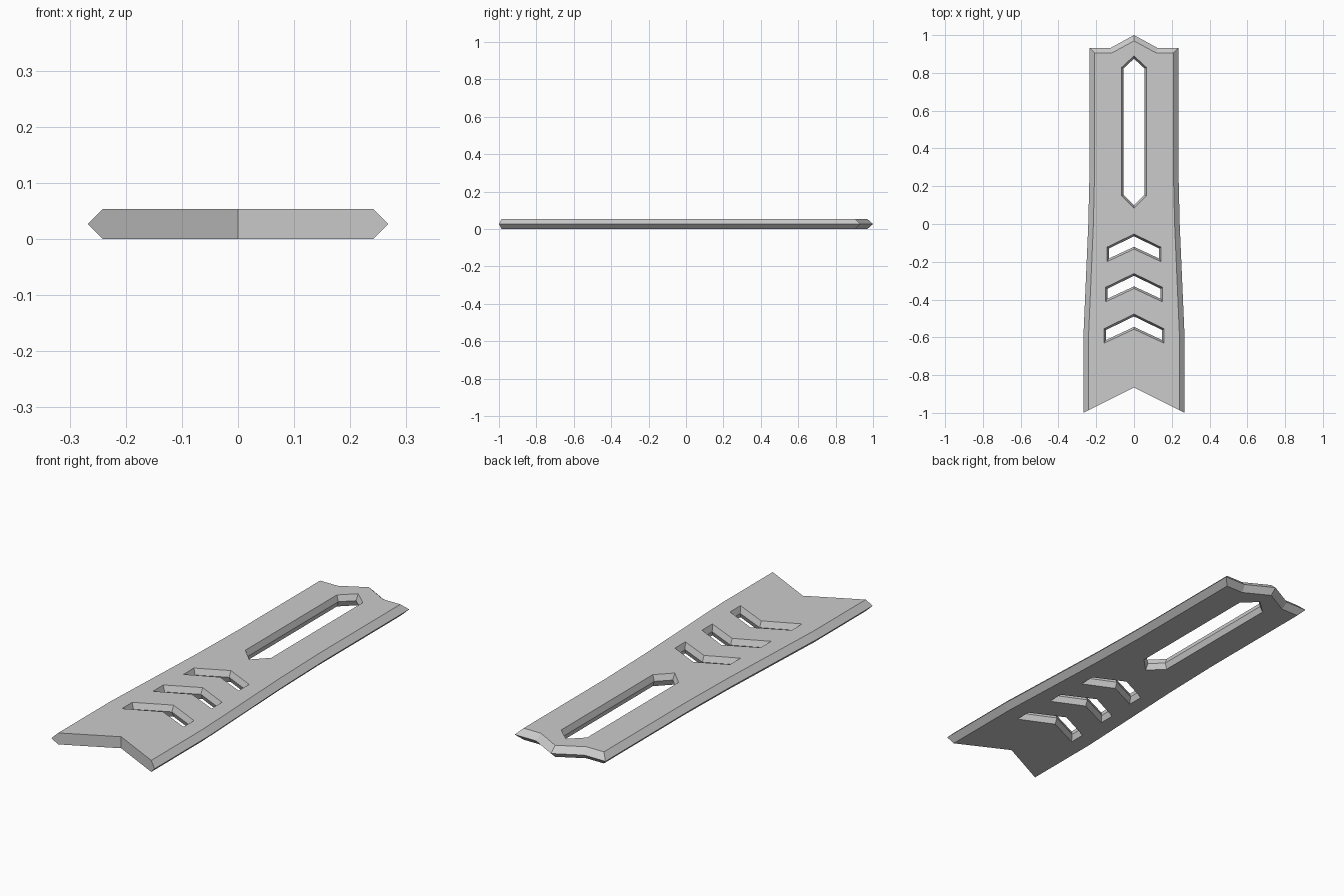
import bpy, bmesh
from mathutils import Vector

cube = bpy.data.objects.get("Cube")
if cube:
    bpy.data.objects.remove(cube, do_unlink=True)

THICK = 0.054

grey = bpy.data.materials.new("light_grey")
grey.use_nodes = True
colour = (0.6, 0.6, 0.6, 1)
grey.diffuse_color = colour
grey.node_tree.nodes["Principled BSDF"].inputs["Base Color"].default_value = colour


def mirrored(half):
    """Close a half outline (right side, back to front) across x = 0."""
    left = [(-x, y) for x, y in reversed(half) if x > 0]
    return [Vector(p) for p in half + left]


def inset(points, widths):
    """Move every edge of a clockwise outline inward by its own width."""
    count = len(points)
    lines = []
    for i, p in enumerate(points):
        d = (points[(i + 1) % count] - p).normalized()
        lines.append((p + Vector((d.y, -d.x)) * widths[i], d))
    result = []
    for i in range(count):
        (p, d), (q, e) = lines[i - 1], lines[i]
        t = (q - p).cross(e) / d.cross(e)
        result.append(p + d * t)
    return result


def add_wall(bm, face_outline, middle_outline):
    """Ridged wall: top and bottom rims joined through a middle rim."""
    levels = ((face_outline, THICK), (middle_outline, THICK / 2), (face_outline, 0))
    rims = [[bm.verts.new((p.x, p.y, z)) for p in pts] for pts, z in levels]
    count = len(face_outline)
    for a, b in zip(rims, rims[1:]):
        for i in range(count):
            j = (i + 1) % count
            bm.faces.new((a[i], a[j], b[j], b[i]))
    return rims[0], rims[2]


def rim_edges(bm, rim):
    return [bm.edges.get((rim[i - 1], rim[i])) for i in range(len(rim))]


# Outer silhouette: pointed back end, flared sides, notched front
outer = mirrored([(0, 1), (0.125, 0.932), (0.235, 0.932), (0.235, 0.3),
                  (0.242, 0), (0.268, -0.6), (0.268, -1), (0, -0.865)])
# The two notch edges stay square, all others are chamfered
widths = [0 if p.y < -0.8 and q.y < -0.8 and abs(p.x - q.x) > 0.1 else 0.027
          for p, q in zip(outer, outer[1:] + outer[:1])]

# Long pointed slot and three chevron openings
openings = [mirrored([(0, 0.89), (0.067, 0.828), (0.067, 0.15), (0, 0.083)])]
for tip, half_width in ((-0.053, 0.143), (-0.262, 0.152), (-0.477, 0.16)):
    drop = half_width * 0.485
    openings.append(mirrored([(0, tip), (half_width, tip - drop),
                              (half_width, tip - drop - 0.077), (0, tip - 0.08)]))

bm = bmesh.new()
rims = [add_wall(bm, inset(outer, widths), outer)]
rims += [add_wall(bm, o, inset(o, [0.011] * len(o))) for o in openings]

# Flat top and bottom with the openings left free
for side in (0, 1):
    edges = [e for pair in rims for e in rim_edges(bm, pair[side])]
    bmesh.ops.triangle_fill(bm, edges=edges, use_beauty=True)
bmesh.ops.dissolve_limit(bm, angle_limit=0.01, verts=bm.verts, edges=bm.edges)
bmesh.ops.recalc_face_normals(bm, faces=bm.faces)

mesh = bpy.data.meshes.new("slotted_plate")
bm.to_mesh(mesh)
bm.free()
mesh.materials.append(grey)
plate = bpy.data.objects.new("slotted_plate", mesh)
bpy.context.collection.objects.link(plate)
